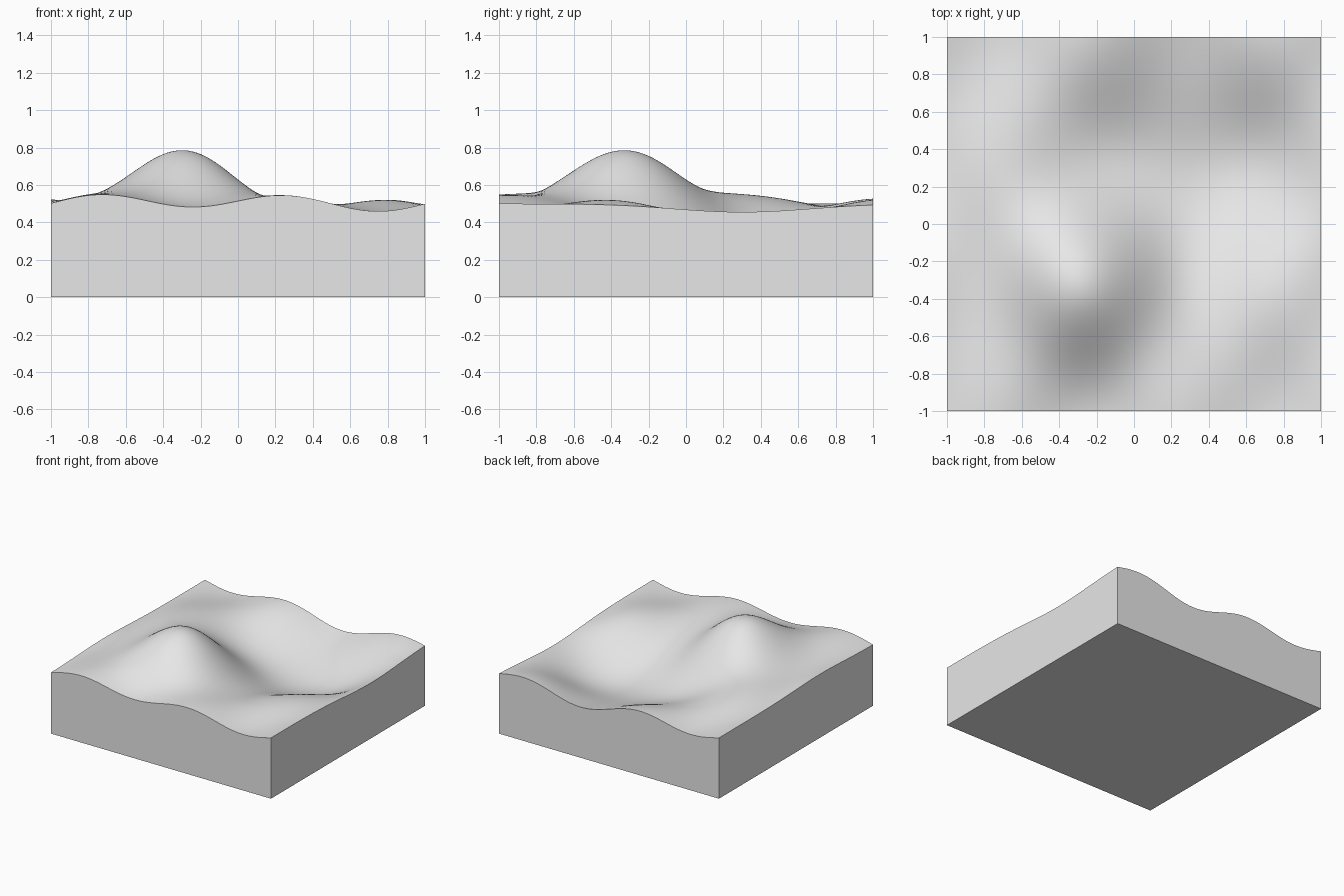
import bpy
import bmesh
from math import sin, pi, exp, radians

cube = bpy.data.objects.get("Cube")
if cube:
    bpy.data.objects.remove(cube, do_unlink=True)

SEGMENTS = 100


def mound(x, y, cx, cy, height, spread):
    return height * exp(-((x - cx) ** 2 + (y - cy) ** 2) / spread)


def ground_height(x, y):
    ripples = 0.04 * sin(2 * pi * x) * sin(1.5 * pi * y)
    hill = mound(x, y, -0.3, -0.3, 0.265, 0.2)
    hollow = mound(x, y, 0.3, 0.3, -0.28, 0.265)
    return 0.5 + ripples + hill + hollow


# Rolling top surface
bm = bmesh.new()
bmesh.ops.create_grid(bm, x_segments=SEGMENTS, y_segments=SEGMENTS, size=1)
for v in bm.verts:
    v.co.z = ground_height(v.co.x, v.co.y)

# Straight side walls, dropped from the border
border = [e for e in bm.edges if e.is_boundary]
walls = bmesh.ops.extrude_edge_only(bm, edges=border)["geom"]
for v in walls:
    if isinstance(v, bmesh.types.BMVert):
        v.co.z = 0

# Flat underside
rim = [e for e in bm.edges if e.is_boundary]
bmesh.ops.contextual_create(bm, geom=rim)
bmesh.ops.recalc_face_normals(bm, faces=bm.faces)

mesh = bpy.data.meshes.new("terrain_block")
bm.to_mesh(mesh)
bm.free()
terrain = bpy.data.objects.new("terrain_block", mesh)
bpy.context.collection.objects.link(terrain)

# Plain grey material
grey = bpy.data.materials.new("light_grey")
grey.use_nodes = True
colour = (0.8, 0.8, 0.8, 1)
grey.diffuse_color = colour
grey.node_tree.nodes["Principled BSDF"].inputs["Base Color"].default_value = colour
mesh.materials.append(grey)

# Smooth ground with crisp block edges
bpy.ops.object.select_all(action="DESELECT")
terrain.select_set(True)
bpy.context.view_layer.objects.active = terrain
bpy.ops.object.shade_smooth_by_angle(angle=radians(35))
